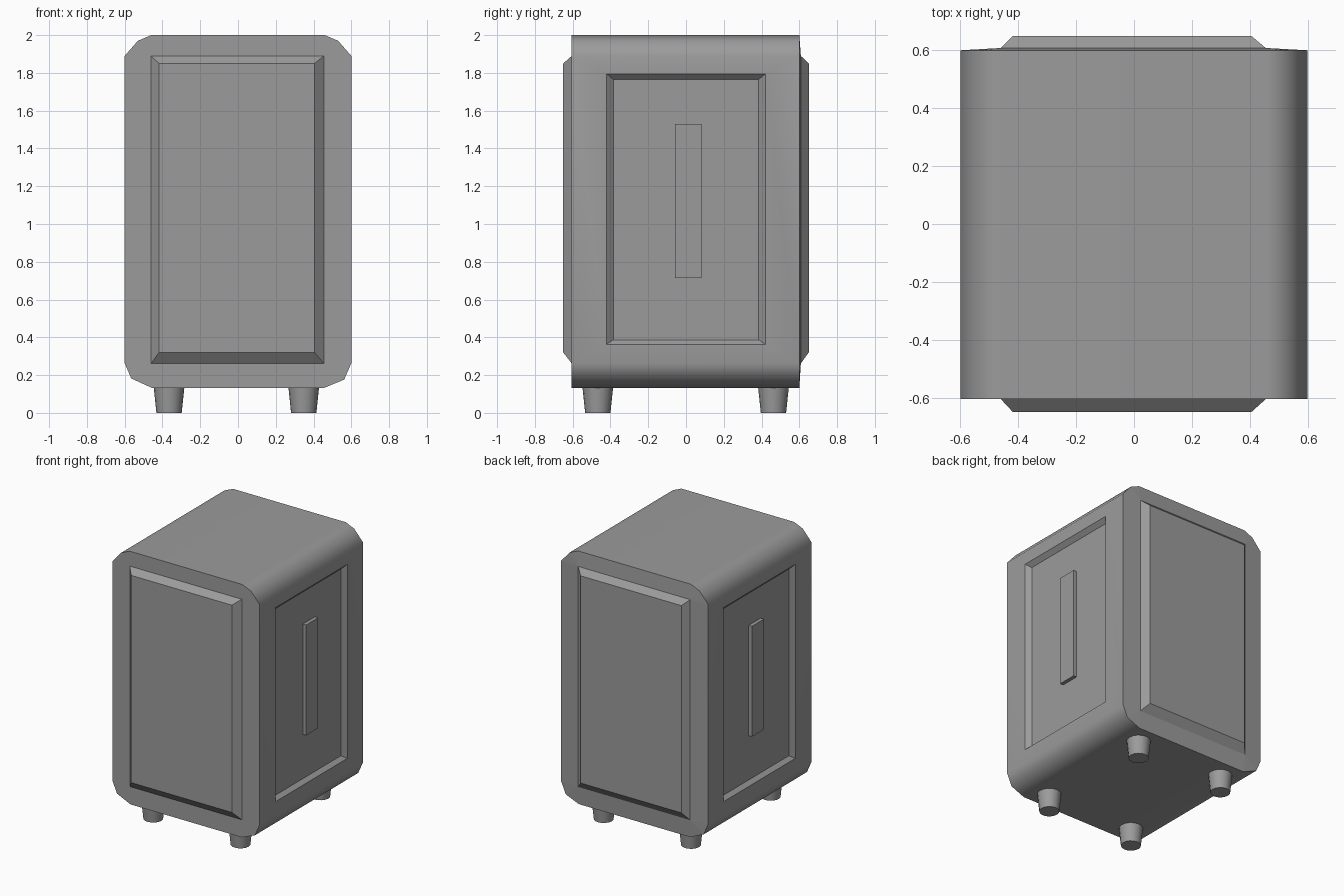
import bpy, bmesh
from mathutils import Matrix

if "Cube" in bpy.data.objects:
    bpy.data.objects.remove(bpy.data.objects["Cube"])

GREY = bpy.data.materials.new("dark_grey")
GREY.diffuse_color = (0.33, 0.33, 0.33, 1)
GREY.use_nodes = True
GREY.node_tree.nodes["Principled BSDF"].inputs["Base Color"].default_value = GREY.diffuse_color


def make_object(name, bm):
    bmesh.ops.recalc_face_normals(bm, faces=bm.faces)
    mesh = bpy.data.meshes.new(name)
    bm.to_mesh(mesh)
    bm.free()
    mesh.materials.append(GREY)
    obj = bpy.data.objects.new(name, mesh)
    bpy.context.collection.objects.link(obj)
    return obj


def face(bm, verts, smooth=False):
    unique = list(dict.fromkeys(verts))
    bm.faces.new(unique).smooth = smooth


def band(bm, a, b, smooth=False, skip=()):
    n = len(a)
    for i in range(n):
        if i not in skip:
            j = (i + 1) % n
            face(bm, [a[i], a[j], b[j], b[i]], smooth)


def triple(corners):
    return [v for v in corners for _ in range(3)]


# Cabinet outline (x, z), three points per rounded corner
OUTLINE = [(0.6, 1.89), (0.53, 1.97), (0.46, 2.0),
           (-0.46, 2.0), (-0.53, 1.97), (-0.6, 1.89),
           (-0.6, 0.263), (-0.565, 0.182), (-0.455, 0.132),
           (0.455, 0.132), (0.562, 0.176), (0.6, 0.263)]
PANEL_BASE = [(0.455, 1.89), (-0.46, 1.89), (-0.46, 0.262), (0.455, 0.262)]
PANEL_TOP = [(0.405, 1.85), (-0.418, 1.85), (-0.418, 0.32), (0.405, 0.32)]
DEPTH = 0.03

bm = bmesh.new()


def loop_xz(points, y):
    return [bm.verts.new((x, y, z)) for x, z in points]


# Shell, open at the two flat sides
front = loop_xz(OUTLINE, -0.605)
back = loop_xz(OUTLINE, 0.6)
band(bm, front, back, smooth=True, skip=(5, 11))

# Raised front and back panels
for rim, y_base, y_top in ((front, -0.605, -0.65), (back, 0.608, 0.65)):
    base = loop_xz(PANEL_BASE, y_base)
    top = loop_xz(PANEL_TOP, y_top)
    band(bm, rim, triple(base))
    band(bm, base, top)
    face(bm, top)

# Recessed side panels
for s, hi, lo in ((1, 0, 11), (-1, 5, 6)):
    def rect(x, y, z0, z1):
        return [bm.verts.new((s * x, a, b))
                for a, b in ((-y, z0), (y, z0), (y, z1), (-y, z1))]
    edge = [front[lo], back[lo], back[hi], front[hi]]
    outer = rect(0.6, 0.42, 0.363, 1.795)
    inner = rect(0.6 - DEPTH, 0.385, 0.387, 1.765)
    band(bm, edge, outer, smooth=True)
    band(bm, outer, inner)
    face(bm, inner)
cabinet = make_object("cabinet", bm)

# Keep the large flat faces evenly shaded next to the rounded corners
weighted = cabinet.modifiers.new("weighted_normals", "WEIGHTED_NORMAL")
weighted.keep_sharp = True

# Upright bars inside the side recesses
for s, side in ((1, "right"), (-1, "left")):
    bm = bmesh.new()
    bmesh.ops.create_cube(bm, size=1, matrix=Matrix.Translation((s * 0.583, 0.013, 1.121))
                          @ Matrix.Diagonal((0.028, 0.14, 0.815, 1)))
    make_object(side + "_bar", bm)

# Tapered feet
for x, sx in ((-0.365, "left"), (0.348, "right")):
    for y, sy in ((-0.467, "front"), (0.463, "back")):
        bm = bmesh.new()
        bmesh.ops.create_cone(bm, cap_ends=True, segments=16, radius1=0.067,
                              radius2=0.081, depth=0.134,
                              matrix=Matrix.Translation((x, y, 0.067)))
        for f in bm.faces:
            f.smooth = len(f.verts) == 4
        make_object(f"{sy}_{sx}_foot", bm)
